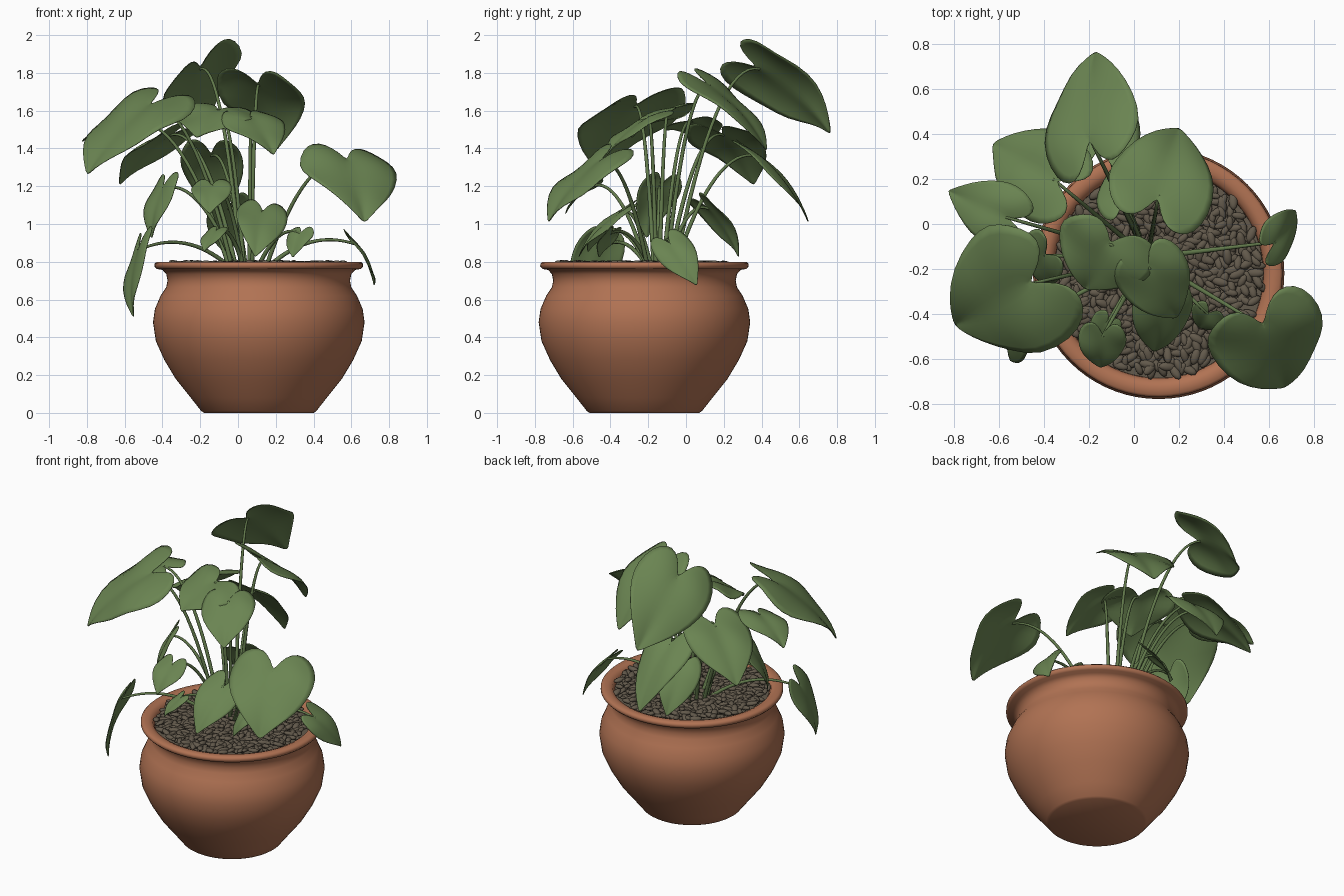
import bpy, bmesh, math, random
from mathutils import Vector, Matrix

if "Cube" in bpy.data.objects:
    bpy.data.objects.remove(bpy.data.objects["Cube"])

random.seed(4)
POT_X, POT_Y = 0.11, -0.22
UP = Vector((0, 0, 1))


def material(name, rgb):
    m = bpy.data.materials.new(name)
    m.diffuse_color = (*rgb, 1)
    m.use_nodes = True
    m.node_tree.nodes["Principled BSDF"].inputs["Base Color"].default_value = m.diffuse_color
    return m


TERRACOTTA = material("terracotta", (0.44, 0.17, 0.087))
PEBBLE = material("pebble_brown", (0.125, 0.102, 0.072))
LEAF = material("leaf_green", (0.145, 0.232, 0.084))
STEM = material("stem_green", (0.12, 0.19, 0.07))


def finish(name, bm, mat):
    me = bpy.data.meshes.new(name)
    bm.to_mesh(me)
    bm.free()
    me.materials.append(mat)
    ob = bpy.data.objects.new(name, me)
    bpy.context.collection.objects.link(ob)
    me.polygons.foreach_set("use_smooth", [True] * len(me.polygons))
    return ob


def lathe(name, profile, mat, steps=72):
    bm = bmesh.new()
    vs = [bm.verts.new((r, 0, z)) for r, z in profile]
    es = [bm.edges.new(p) for p in zip(vs, vs[1:])]
    bmesh.ops.spin(bm, geom=vs + es, cent=(0, 0, 0), axis=(0, 0, 1),
                   angle=math.tau, steps=steps, use_duplicate=False)
    bmesh.ops.remove_doubles(bm, verts=bm.verts, dist=1e-4)
    bmesh.ops.recalc_face_normals(bm, faces=bm.faces)
    ob = finish(name, bm, mat)
    ob.location = (POT_X, POT_Y, 0)
    ob.data.set_sharp_from_angle(angle=math.radians(50))
    return ob


# Pot: round belly, pinched neck, rolled rim, open inside
lathe("pot", [(0, 0), (0.29, 0), (0.305, 0.01), (0.36, 0.08), (0.44, 0.18),
              (0.50, 0.28), (0.545, 0.38), (0.56, 0.48), (0.55, 0.55),
              (0.52, 0.62), (0.49, 0.665), (0.483, 0.70), (0.49, 0.735),
              (0.51, 0.757), (0.54, 0.762), (0.552, 0.775), (0.551, 0.79),
              (0.54, 0.80), (0.505, 0.80), (0.48, 0.79), (0.468, 0.765),
              (0.465, 0.73)], TERRACOTTA)
lathe("soil", [(0, 0.77), (0.467, 0.765)], PEBBLE, 48)

# Pebble layer: flattened long stones in a sunflower spread
bm = bmesh.new()
COUNT = 600
for i in range(COUNT):
    r = 0.452 * math.sqrt((i + 0.5) / COUNT)
    a = i * 2.39996
    pos = Vector((r * math.cos(a) + random.uniform(-.012, .012),
                  r * math.sin(a) + random.uniform(-.012, .012),
                  0.778 + random.uniform(0, .016)))
    size = random.uniform(0.8, 1.15)
    mtx = (Matrix.Translation(pos)
           @ Matrix.Rotation(random.uniform(0, math.tau), 4, 'Z')
           @ Matrix.Rotation(random.uniform(-.3, .3), 4, 'Y')
           @ Matrix.Diagonal((0.036 * size, 0.018 * size, 0.013 * size, 1)))
    bmesh.ops.create_icosphere(bm, subdivisions=2, radius=1, matrix=mtx)
finish("pebbles", bm, PEBBLE).location = (POT_X, POT_Y, 0)

# Half outline of a heart leaf: (along midrib, sideways, midrib partner)
OUTLINE = [(0, 0, 0), (-.17, .10, 0), (-.32, .32, .01), (-.33, .58, .04),
           (-.21, .84, .09), (.02, 1, .17), (.28, .95, .34), (.54, .72, .56),
           (.77, .38, .78), (.92, .12, .92), (1, 0, 1)]
RINGS = 4


def leaf(name, base, tip, half_width, roll=0):
    base, tip = Vector(base), Vector(tip)
    length = (tip - base).length
    d = (tip - base).normalized()
    s0 = d.cross(UP).normalized()
    n0 = s0.cross(d)
    c, k = math.cos(math.radians(roll)), math.sin(math.radians(roll))
    s, n = s0 * c + n0 * k, n0 * c - s0 * k
    phase = random.uniform(0, 6)
    bm = bmesh.new()

    def point(u, v):
        h = half_width * (0.28 * abs(v) - 0.38 * v * v)
        h += length * 0.28 * u * (1 - u)
        h += half_width * 0.11 * abs(v) * math.sin(7 * u + phase + 2 * v)
        return bm.verts.new(base + d * u * length + s * v * half_width + n * h)

    for side in (1, -1):
        grid = [[point(m + (u - m) * j / RINGS, side * v * j / RINGS)
                 for j in range(RINGS + 1)] for u, v, m in OUTLINE]
        for a, b in zip(grid, grid[1:]):
            for j in range(RINGS):
                q = [a[j], a[j + 1], b[j + 1], b[j]]
                bm.faces.new(q if side < 0 else q[::-1])
    bmesh.ops.remove_doubles(bm, verts=bm.verts, dist=1e-4)
    bmesh.ops.dissolve_degenerate(bm, edges=bm.edges, dist=1e-5)
    bmesh.ops.recalc_face_normals(bm, faces=bm.faces)
    ob = finish(name, bm, LEAF)
    sub = ob.modifiers.new("smooth", 'SUBSURF')
    sub.levels = sub.render_levels = 1
    sol = ob.modifiers.new("thickness", 'SOLIDIFY')
    sol.thickness, sol.offset = 0.004, 0
    stem(name.replace("leaf", "stem"), base)


def stem(name, end):
    # Arching stalk from the crown of the plant to the leaf notch
    crown = Vector((0.06, -0.15, 0.77))
    flat = Vector((end.x - crown.x, end.y - crown.y, 0))
    root = crown + flat * 0.17
    root.z = 0.77
    ctrl = root + flat * 0.4
    ctrl.z = max(end.z, 0.92) + 0.06
    cu = bpy.data.curves.new(name, 'CURVE')
    cu.dimensions = '3D'
    cu.bevel_depth, cu.bevel_resolution = 0.009, 2
    sp = cu.splines.new('POLY')
    sp.points.add(16)
    for i, p in enumerate(sp.points):
        t = i / 16
        q = root * (1 - t) ** 2 + ctrl * 2 * t * (1 - t) + end * t * t
        p.co = (*q, 1)
        p.radius = 1.35 - 0.6 * t
    cu.materials.append(STEM)
    ob = bpy.data.objects.new(name, cu)
    bpy.context.collection.objects.link(ob)


# Upper canopy
leaf("leaf_top_back", (-.20, .39, 1.82), (-.17, .77, 1.47), .255, 40)
leaf("leaf_back_right", (.11, .13, 1.73), (.20, .43, 1.38), .245, -4)
leaf("leaf_centre_left", (-.11, -.09, 1.60), (-.22, -.29, 1.45), .235, 5)
leaf("leaf_big_left", (-.48, -.27, 1.62), (-.80, -.45, 1.25), .32, 8)
leaf("leaf_back_left", (-.36, .20, 1.47), (-.63, .36, 1.20), .22)
leaf("leaf_centre", (.07, -.20, 1.56), (.19, -.42, 1.36), .17, -5)
leaf("leaf_far_left", (-.57, .03, 1.54), (-.83, .15, 1.43), .15, 10)
leaf("leaf_low_back", (-.14, .38, 1.36), (-.11, .65, 1.00), .17)
# Lower ring
leaf("leaf_big_right", (.58, -.46, 1.33), (.67, -.73, 1.00), .27, 5)
leaf("leaf_small_right", (.63, -.08, .89), (.72, .06, .67), .11, -45)
leaf("leaf_drooping_left", (-.53, -.46, .86), (-.55, -.58, .50), .14, -60)
leaf("leaf_mid_left", (-.40, -.14, 1.19), (-.455, -.21, .92), .13, -20)
leaf("leaf_front_left", (-.14, -.50, 1.20), (-.15, -.64, 1.05), .11)
leaf("leaf_front", (.13, -.35, 1.06), (.09, -.57, .82), .14, 15)
leaf("leaf_tiny_front_left", (-.12, -.44, .96), (-.18, -.52, .85), .07)
leaf("leaf_tiny_front_right", (.33, -.40, .95), (.29, -.46, .82), .08)
leaf("leaf_inner_back", (-.05, .12, 1.08), (-.05, .28, .82), .13, 25)
